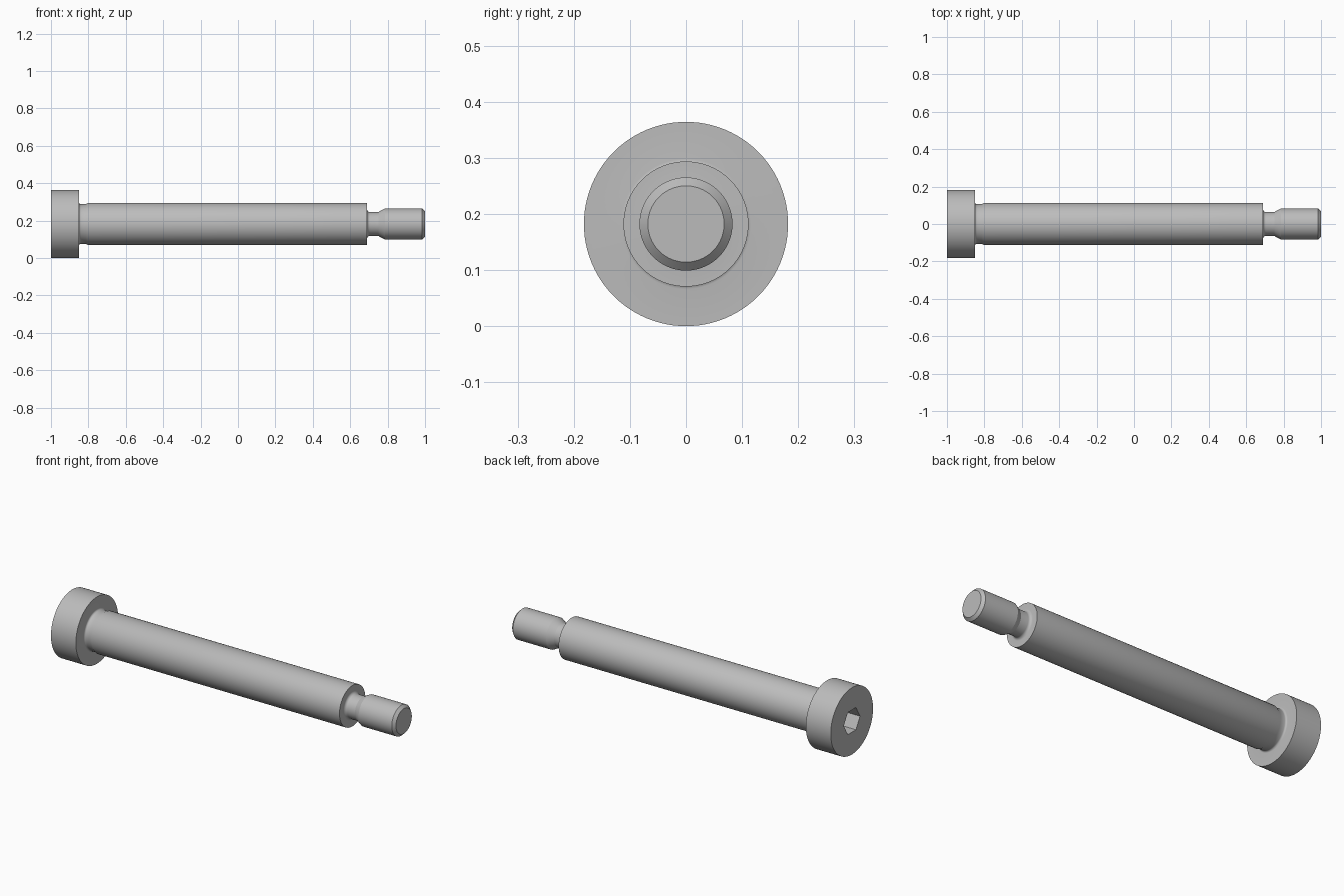
import bpy, bmesh, math
from mathutils import Matrix

if "Cube" in bpy.data.objects:
    bpy.data.objects.remove(bpy.data.objects["Cube"])

R, SEG = 0.182, 96

steel = bpy.data.materials.new("steel grey")
steel.diffuse_color = (0.5, 0.5, 0.5, 1)
steel.use_nodes = True
steel.node_tree.nodes["Principled BSDF"].inputs["Base Color"].default_value = steel.diffuse_color


def arc(cx, cr, rad, a0, a1, n=6):
    """Points of a fillet in the (x, radius) plane."""
    return [(cx + rad * math.cos(math.radians(a0 + (a1 - a0) * i / n)),
             cr + rad * math.sin(math.radians(a0 + (a1 - a0) * i / n)))
            for i in range(n + 1)]


# Half profile (x, radius), from the drive face to the threaded tip
HEX_R, DEPTH = 0.07, 0.08
profile = [(-1, R), (-0.85, R)]                       # head
profile += arc(-0.84, 0.116, 0.010, 180, 270)         # undercut below head
profile += [(-0.815, 0.106), (-0.803, 0.1115)]
profile += [(0.69, 0.1115)]                           # shoulder
profile += arc(0.705, 0.079, 0.015, 180, 270)         # thread relief neck
profile += [(0.75, 0.064), (0.785, 0.083)]
profile += [(0.985, 0.083), (1, 0.068)]               # thread and chamfer

bm = bmesh.new()


def ring(x, r, n):
    return [bm.verts.new((x, r * math.cos(2 * math.pi * i / n),
                          r * math.sin(2 * math.pi * i / n))) for i in range(n)]


def bridge(a, b):
    n = len(a)
    for i in range(n):
        bm.faces.new((a[i], a[(i + 1) % n], b[(i + 1) % n], b[i]))


# Turned body
rings = [ring(x, r, SEG) for x, r in profile]
for a, b in zip(rings, rings[1:]):
    bridge(a, b)
bm.faces.new(rings[-1])

# Hex socket: annular drive face, walls and floor
mouth, floor = ring(-1, HEX_R, 6), ring(-1 + DEPTH, HEX_R, 6)
bridge(mouth, floor)
bm.faces.new(floor)
step = SEG // 6
outer = rings[0]
for k in range(6):
    a, b = mouth[k], mouth[(k + 1) % 6]
    half = step // 2
    for i in range(step):
        v, w = outer[k * step + i], outer[(k * step + i + 1) % SEG]
        bm.faces.new((v, w, a if i < half else b))
        if i == half - 1:
            bm.faces.new((a, w, b))

bmesh.ops.recalc_face_normals(bm, faces=bm.faces)
bmesh.ops.transform(bm, matrix=Matrix.Translation((0, 0, R)), verts=bm.verts)
mesh = bpy.data.meshes.new("shoulder_bolt")
bm.to_mesh(mesh)
bm.free()
mesh.materials.append(steel)
bolt = bpy.data.objects.new("shoulder_bolt", mesh)
bpy.context.collection.objects.link(bolt)
bpy.context.view_layer.objects.active = bolt
bolt.select_set(True)
bpy.ops.object.shade_smooth_by_angle(angle=math.radians(25))
